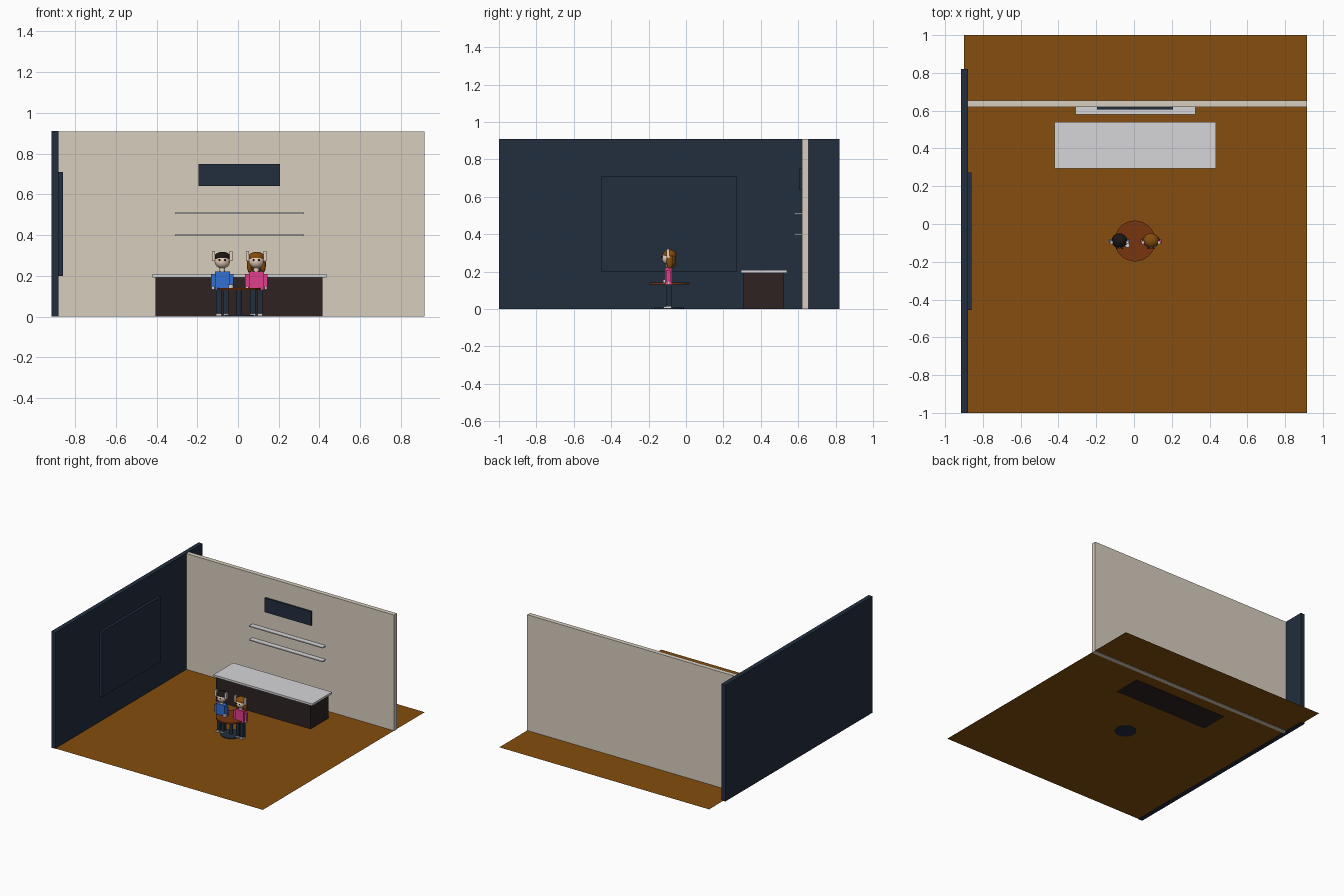
import bpy, math

if "Cube" in bpy.data.objects:
    bpy.data.objects.remove(bpy.data.objects["Cube"])


def material(name, r, g, b):
    lin = [(c / 255 / 12.92) if c < 10 else ((c / 255 + 0.055) / 1.055) ** 2.4 for c in (r, g, b)]
    m = bpy.data.materials.new(name)
    m.diffuse_color = (*lin, 1)
    m.use_nodes = True
    m.node_tree.nodes["Principled BSDF"].inputs["Base Color"].default_value = m.diffuse_color
    return m


WOOD = material("floor brown", 133, 77, 14)
CREAM = material("warm beige", 216, 206, 191)
NAVY = material("dark navy", 34, 46, 62)
ESPRESSO = material("espresso", 46, 34, 34)
GREY = material("light grey", 214, 214, 217)
TABLE = material("table brown", 120, 53, 15)
BLUE = material("shirt blue", 50, 112, 208)
PINK = material("shirt pink", 222, 62, 138)
SKIN = material("skin", 236, 212, 192)
BLACK = material("hair black", 28, 22, 22)


def finish(name, mat, smooth=False):
    o = bpy.context.object
    o.name = name
    o.data.materials.append(mat)
    if smooth:
        bpy.ops.object.shade_smooth_by_angle()
    return o


def box(name, mat, x0, x1, y0, y1, z0, z1):
    bpy.ops.mesh.primitive_cube_add(size=1, location=((x0 + x1) / 2, (y0 + y1) / 2, (z0 + z1) / 2))
    bpy.context.object.scale = (x1 - x0, y1 - y0, z1 - z0)
    bpy.ops.object.transform_apply(location=False, rotation=False, scale=True)
    return finish(name, mat)


def disc(name, mat, x, y, r, z0, z1, sides=32):
    bpy.ops.mesh.primitive_cylinder_add(vertices=sides, radius=r, depth=z1 - z0, location=(x, y, (z0 + z1) / 2))
    return finish(name, mat, True)


def ball(name, mat, loc, size):
    bpy.ops.mesh.primitive_uv_sphere_add(segments=20, ring_count=12, radius=1, location=loc)
    bpy.context.object.scale = size
    bpy.ops.object.transform_apply(location=False, rotation=False, scale=True)
    return finish(name, mat, True)


# Room shell
bpy.ops.mesh.primitive_plane_add(size=1, location=(0.0075, 0, 0.003))
bpy.context.object.scale = (1.815, 2, 1)
finish("floor", WOOD)
box("side_wall", NAVY, -0.915, -0.88, -1, 0.82, 0, 0.91)
box("back_wall", CREAM, -0.89, 0.915, 0.62, 0.655, 0, 0.908)
box("wall_board", NAVY, -0.885, -0.86, -0.455, 0.272, 0.2, 0.71)
box("menu_sign", NAVY, -0.195, 0.207, 0.605, 0.622, 0.64, 0.75)
for z in (0.4, 0.508):
    box("wall_shelf", GREY, -0.31, 0.325, 0.58, 0.622, z - 0.004, z + 0.004)

# Counter
box("counter_base", ESPRESSO, -0.405, 0.415, 0.305, 0.525, 0, 0.192)
box("counter_top", GREY, -0.42, 0.435, 0.295, 0.54, 0.192, 0.208)

# Round table with cup
TX, TY = 0.005, -0.09
disc("table_base", NAVY, TX, TY, 0.078, 0, 0.008)
disc("table_post", NAVY, TX, TY, 0.012, 0.008, 0.132, 16)
disc("table_top", TABLE, TX, TY, 0.108, 0.131, 0.141, 40)
disc("cup", GREY, -0.035, -0.112, 0.012, 0.141, 0.157, 16)


# Standing person facing the front
def person(x, shirt, hair, long_hair):
    y = -0.093
    for s in (-1, 1):
        box("leg", NAVY, x + s * 0.018 - 0.013, x + s * 0.018 + 0.013, y - 0.015, y + 0.015, 0.014, 0.132)
        box("shoe", GREY, x + s * 0.018 - 0.013, x + s * 0.018 + 0.013, y - 0.026, y + 0.015, 0.003, 0.014)
        box("arm", shirt, x + s * 0.046 - 0.009, x + s * 0.046 + 0.009, y - 0.01, y + 0.01, 0.145, 0.208)
        box("hand", SKIN, x + s * 0.046 - 0.007, x + s * 0.046 + 0.007, y - 0.008, y + 0.008, 0.132, 0.145)
        box("head_side_piece", SKIN, x + s * 0.043 - 0.008, x + s * 0.043 + 0.008, y - 0.012, y + 0.004, 0.272, 0.322)
        ball("eye", BLACK, (x + s * 0.014, y - 0.036, 0.278), (0.005, 0.004, 0.005))
        if long_hair:
            ball("hair_lock", hair, (x + s * 0.033, y + 0.006, 0.255), (0.014, 0.018, 0.04))
    box("torso", shirt, x - 0.037, x + 0.037, y - 0.019, y + 0.019, 0.13, 0.222)
    disc("neck", SKIN, x, y, 0.013, 0.22, 0.245, 16)
    ball("head", SKIN, (x, y, 0.272), (0.038, 0.036, 0.036))
    ball("hair_cap", hair, (x, y + 0.006, 0.29), (0.041, 0.038, 0.028))
    ball("hair_back", hair, (x, y + 0.016, 0.265 if long_hair else 0.278),
         (0.037, 0.024, 0.05 if long_hair else 0.034))


person(-0.077, BLUE, BLACK, False)
person(0.09, PINK, WOOD, True)
